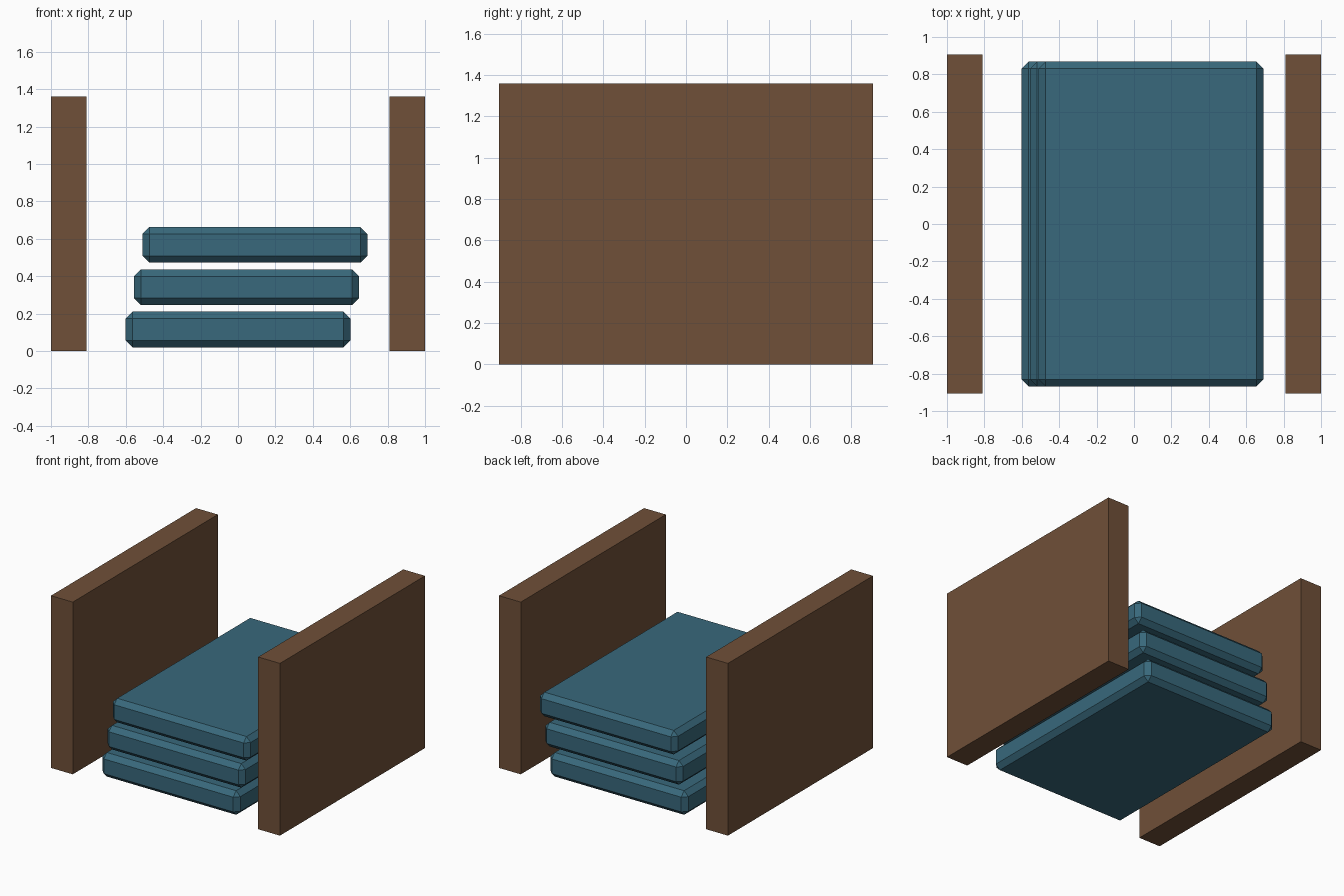
import bpy

if "Cube" in bpy.data.objects:
    bpy.data.objects.remove(bpy.data.objects["Cube"])


def material(name, color):
    m = bpy.data.materials.new(name)
    m.diffuse_color = (*color, 1)
    m.use_nodes = True
    m.node_tree.nodes["Principled BSDF"].inputs["Base Color"].default_value = m.diffuse_color
    return m


def box(name, center, size, mat, chamfer=0):
    bpy.ops.mesh.primitive_cube_add(size=1, location=center)
    ob = bpy.context.object
    ob.name = name
    ob.scale = size
    bpy.ops.object.transform_apply(location=False, rotation=False, scale=True)
    ob.data.materials.append(mat)
    if chamfer:
        bev = ob.modifiers.new("chamfer", 'BEVEL')
        bev.width = chamfer
        bev.segments = 1
        bev.limit_method = 'NONE'
    return ob


wood = material("wood", (0.16, 0.08, 0.04))
cloth = material("cloth", (0.04, 0.14, 0.20))

# Upright side panels
for side, x in (("left", -1), ("right", 1)):
    box(side + "_panel", (x * 0.905, 0, 0.68), (0.19, 1.81, 1.36), wood)

# Stack of chamfered slabs, each shifted sideways
for i in range(3):
    box(f"slab_{i + 1}", (0.0453 * i, 0, 0.115 + 0.226 * i),
        (1.204, 1.735, 0.19), cloth, chamfer=0.037)
